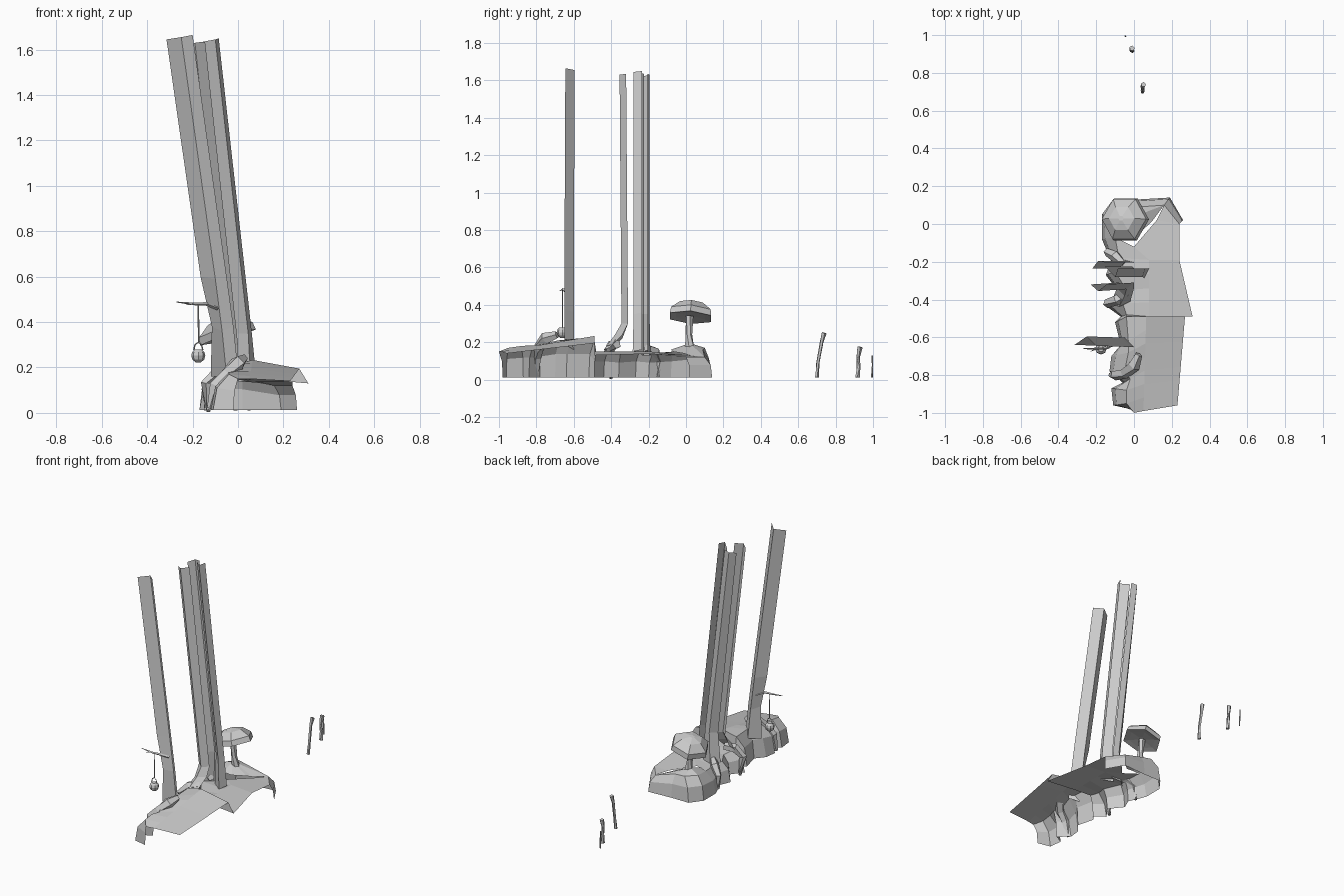
import bpy
from math import sin, cos, pi, radians
from mathutils import Vector, Matrix, Euler


def mesh(name, verts, faces):
    me = bpy.data.meshes.new(name)
    me.from_pydata([tuple(v) for v in verts], [], faces)
    me.update()
    ob = bpy.data.objects.new(name, me)
    bpy.context.collection.objects.link(ob)
    return ob


def loft(name, rows, closed=False, caps=False):
    n, verts, faces = len(rows[0]), [p for r in rows for p in r], []
    for i in range(len(rows) - 1):
        for j in range(n if closed else n - 1):
            k = (j + 1) % n
            faces.append((i * n + j, i * n + k, (i + 1) * n + k, (i + 1) * n + j))
    if caps:
        faces += [tuple(range(n))[::-1], tuple(range(len(verts) - n, len(verts)))]
    return mesh(name, verts, faces)


def tube(name, pts, radii, n=5):
    pts, rows = [Vector(p) for p in pts], []
    for i, p in enumerate(pts):
        d = pts[min(i + 1, len(pts) - 1)] - pts[max(i - 1, 0)]
        q = d.to_track_quat('Z', 'Y')
        rows.append([p + q @ Vector((radii[i] * cos(2 * pi * j / n),
                                     radii[i] * sin(2 * pi * j / n), 0)) for j in range(n)])
    return loft(name, rows, True, True)


def lathe(name, profile, n, at, tilt=(0, 0, 0)):
    m = Matrix.Translation(at) @ Euler(tilt).to_matrix().to_4x4()
    rows = [[m @ Vector((r * cos(2 * pi * j / n), r * sin(2 * pi * j / n), z))
             for j in range(n)] for r, z in profile]
    return loft(name, rows, True, True)


# Rocky cliff around the left and back: bottom x, y then top x, y, z
cliff = [
    (-.02, -.98, .00, -1.0, .15), (-.11, -.96, -.04, -.95, .17), (-.12, -.87, -.04, -.88, .18),
    (-.06, -.84, -.02, -.82, .18), (-.13, -.78, -.05, -.78, .19), (-.12, -.70, -.03, -.68, .21),
    (-.07, -.64, -.03, -.62, .21), (-.10, -.52, -.04, -.49, .21), (-.07, -.49, -.04, -.48, .15),
    (-.14, -.44, -.06, -.42, .15), (-.08, -.36, -.04, -.35, .14), (-.15, -.27, -.10, -.25, .15),
    (-.12, -.20, -.08, -.18, .14), (-.17, -.08, -.10, -.07, .15), (-.17, .05, -.12, .04, .17),
    (-.11, .13, -.06, .10, .17), (.02, .13, .02, .09, .16), (.19, .14, .16, .10, .12),
    (.26, .02, .24, .00, .12)]
low = [(a, b, .012) for a, b, *_ in cliff]
mid = [(.75 * a + .25 * c, .8 * b + .2 * d, .65 * z) for a, b, c, d, z in cliff]
top = [(c, d, z) for *_, c, d, z in cliff]
loft("cliff", [low, mid, top])

# Sloping ground sheets with a step between them
left1 = top[:8]
right1 = [(.23 + .04 * i / 7, -.96 + .47 * i / 7, .14 + .055 * i / 7) for i in range(8)]
crest1 = [(.05 + .015 * i / 7, -.99 + .50 * i / 7, .15 + .083 * i / 7) for i in range(8)]
loft("front_ground", [left1, crest1, right1])
left2 = top[8:13]
crest2 = [(.08, -.49 + .075 * i, .15) for i in range(5)]
right2 = [(.31 - .0175 * i, -.49 + .075 * i, .13 + .002 * i) for i in range(5)]
loft("middle_ground", [left2, crest2, right2])
loft("ground_step", [[left1[-1], crest1[-1], right1[-1]], [left2[0], crest2[0], right2[0]]])
mesh("back_ground", [(-.08, -.18, .14), (.08, -.19, .15), (.24, -.19, .138), (.24, 0, .12),
                     (.16, .10, .12), (.12, .02, .13), (0, -.12, .14), (-.10, -.07, .15)],
     [(0, 1, 6, 7), (1, 2, 3, 5, 6), (3, 4, 5)])
mound = top[13:18] + [(.10, .02, .13), (.07, -.01, .14), (0, -.07, .15), (-.06, -.08, .16)]
mesh("mushroom_mound", mound + [(-.05, .02, .195)],
     [(i, (i + 1) % 9, 9) for i in range(9)])

# Leaning half-shell tree trunks, from the root upward
loft("front_trunk", [
    [(-.12, -.65, .16), (-.05, -.60, .16), (.00, -.65, .19)],
    [(-.115, -.65, .38), (-.07, -.60, .36), (-.02, -.65, .38)],
    [(-.165, -.645, .60), (-.10, -.60, .59), (-.05, -.65, .60)],
    [(-.315, -.64, 1.645), (-.25, -.595, 1.655), (-.20, -.645, 1.665)]])
loft("middle_trunk", [
    [(-.12, -.41, .15), (-.08, -.44, .16), (-.02, -.41, .17)],
    [(-.09, -.34, .22), (-.05, -.38, .24), (.00, -.34, .24)],
    [(-.08, -.31, .30), (-.04, -.345, .30), (.00, -.31, .30)],
    [(-.23, -.32, 1.625), (-.19, -.355, 1.63), (-.145, -.32, 1.635)]])
loft("right_trunk", [
    [(-.02, -.225, .13), (.055, -.285, .15), (.08, -.235, .16)],
    [(-.01, -.225, .35), (.045, -.28, .35), (.06, -.235, .36)],
    [(-.155, -.225, 1.635), (-.10, -.28, 1.645), (-.085, -.235, 1.65)]])
loft("back_trunk", [
    [(-.10, -.235, .13), (-.05, -.19, .13), (.01, -.205, .14)],
    [(-.08, -.235, .35), (-.04, -.195, .35), (.00, -.205, .35)],
    [(-.22, -.235, 1.62), (-.19, -.195, 1.63), (-.15, -.205, 1.635)]])

# Roots spilling over the cliff edge
tube("front_root", [(.025, -.69, .24), (.0, -.75, .22), (-.05, -.79, .17), (-.10, -.80, .12),
                    (-.125, -.80, .02)], [.02, .035, .03, .028, .012])
tube("middle_root", [(-.03, -.37, .19), (-.09, -.40, .18), (-.14, -.42, .13), (-.13, -.40, .005)],
     [.025, .03, .025, .01])
tube("back_root", [(-.06, -.21, .17), (-.10, -.17, .15), (-.14, -.15, .10), (-.14, -.15, .01)],
     [.02, .03, .022, .01])

# Mushroom with six-sided cap, tilted to the left
tube("mushroom_stem", [(-.03, .02, .16), (-.04, .015, .24), (-.05, .02, .34)], [.028, .018, .022], 6)
lathe("mushroom_cap", [(.02, -.005), (.09, -.01), (.128, -.015), (.122, .02), (.07, .062), (.015, .075)],
      6, (-.048, .025, .347), (radians(-4), radians(-16), 0))

# Hanging lantern on its branch
tube("lantern_branch", [(-.09, -.62, .46), (-.14, -.655, .48), (-.19, -.66, .48), (-.27, -.66, .488)],
     [.008, .008, .006, .002], 4)
tube("branch_twig", [(-.20, -.66, .481), (-.23, -.675, .475)], [.004, .001], 4)
tube("lantern_rope", [(-.175, -.66, .48), (-.173, -.66, .31)], [.0035, .0035], 4)
tube("lantern_handle", [(-.175 + .02 * cos(a), -.66, .276 + .035 * sin(a))
                        for a in (0, pi / 4, pi / 2, 3 * pi / 4, pi)], [.003] * 5, 4)
lathe("lantern", [(.012, -.03), (.026, -.018), (.031, 0), (.027, .015), (.016, .026)], 8,
      (-.175, -.66, .253))

# Three separate small stakes far behind
tube("tall_stake", [(.045, .70, .012), (.048, .705, .09), (.045, .725, .20), (.05, .738, .25)],
     [.011, .009, .010, .014])
tube("short_stake", [(-.01, .918, .012), (-.012, .922, .07), (-.015, .92, .12), (-.01, .93, .175)],
     [.013, .011, .010, .015])
tube("thin_stake", [(-.045, .994, .012), (-.045, .996, .07), (-.047, .996, .13)], [.005, .004, .003], 4)
